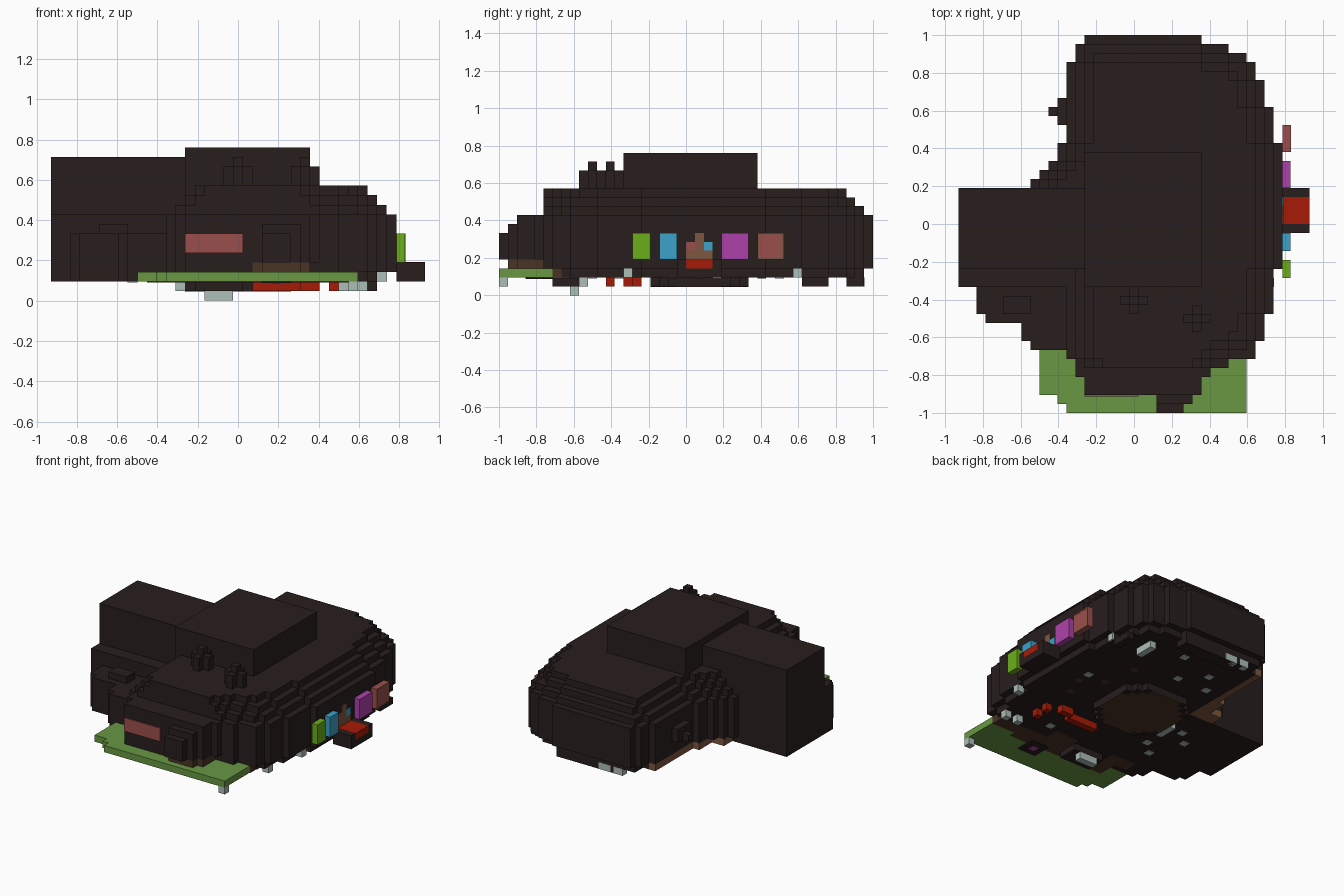
import bpy, bmesh, math
from mathutils import Vector

UNIT = 1 / 21                      # size of one block
ORIGIN = Vector((19.5, 21, 0))     # block coordinates of the model centre

cube = bpy.data.objects.get("Cube")
if cube:
    bpy.data.objects.remove(cube, do_unlink=True)


def material(name, *rgb):
    mat = bpy.data.materials.new(name)
    mat.use_nodes = True
    mat.diffuse_color = (*rgb, 1)
    mat.node_tree.nodes["Principled BSDF"].inputs["Base Color"].default_value = (*rgb, 1)
    return mat


charcoal = material("charcoal", .021, .0128, .0125)
grass = material("grass_green", .14, .31, .055)
pink = material("dusty_pink", .33, .078, .075)
lime = material("lime", .15, .42, .01)
blue = material("sky_blue", .045, .36, .59)
magenta = material("magenta", .42, .053, .4)
red = material("brick_red", .39, .011, .002)
grey = material("pale_grey", .42, .52, .48)
brown = material("light_brown", .21, .095, .05)
earth = material("dark_earth", .07, .033, .018)


def finish(name, bm, mat):
    for v in bm.verts:
        v.co = (v.co - ORIGIN) * UNIT
    mesh = bpy.data.meshes.new(name)
    bm.to_mesh(mesh)
    bm.free()
    mesh.materials.append(mat)
    obj = bpy.data.objects.new(name, mesh)
    bpy.context.collection.objects.link(obj)


def blocks(name, mat, *boxes):
    """Boxes given as corner, size in block units."""
    bm = bmesh.new()
    for corner, size in boxes:
        made = bmesh.ops.create_cube(bm, size=1)["verts"]
        for v in made:
            v.co = Vector(corner) + Vector([(c + .5) * s for c, s in zip(v.co, size)])
    finish(name, bm, mat)


def voxel_mesh(name, mat, cells):
    """Outer skin of a set of unit cells, with flat areas merged."""
    bm = bmesh.new()
    corners = {}

    def vert(p):
        if p not in corners:
            corners[p] = bm.verts.new(p)
        return corners[p]

    for cell in cells:
        for axis in range(3):
            u, w = (axis + 1) % 3, (axis + 2) % 3
            for side in (0, 1):
                beside = list(cell)
                beside[axis] += 2 * side - 1
                if tuple(beside) in cells:
                    continue
                ring = []
                for du, dw in ((0, 0), (1, 0), (1, 1), (0, 1)):
                    p = list(cell)
                    p[axis] += side
                    p[u] += du
                    p[w] += dw
                    ring.append(vert(tuple(p)))
                bm.faces.new(ring if side else ring[::-1])
    bmesh.ops.dissolve_limit(bm, angle_limit=math.radians(1),
                             verts=bm.verts, edges=bm.edges)
    finish(name, bm, mat)


# Footprint from front to back: rows, left edge, right edge
FOOTPRINT = [(1, 22, 25), (1, 22, 26), (1, 14, 27), (1, 14, 27), (1, 13, 28),
             (1, 13, 30), (1, 12, 33), (1, 8, 33), (2, 7, 34), (1, 3, 34),
             (3, 2, 35), (2, 0, 35), (9, 0, 36), (1, 8, 36), (1, 9, 36),
             (1, 10, 36), (2, 11, 36), (4, 12, 35), (3, 12, 34),
             (2, 12, 33), (1, 13, 32), (1, 13, 30), (1, 14, 27)]
plan, row = set(), 0
for count, left, right in FOOTPRINT:
    for y in range(row, row + count):
        plan |= {(x, y) for x in range(left, right)}
    row += count


def rim_distance(cells):
    """Steps from the rim, so the roof rises inward like a terrace."""
    depth, core = {}, set(cells)
    for level in range(4):
        rim = {(x, y) for x, y in core
               if not {(x + 1, y), (x - 1, y), (x, y + 1), (x, y - 1)} <= core}
        for c in core:
            depth[c] = level
        core = core - rim
    return depth


floor_depth = rim_distance(plan)
roof_depth = rim_distance({(x, y) for x, y in plan if x >= 12 or y >= 16})


def roof(x, y):
    if x < 14 and 16 <= y < 25:
        return 15                  # side tower
    if 14 <= x < 27 and 14 <= y < 29:
        return 16                  # central tower
    if y < 5:
        return min(9, 7 + y)       # front bay
    if x < 12 and y < 16:
        return 7 if y < 14 else 9  # low side terraces
    return 9 + roof_depth[x, y]


def base(x, y):
    if y < 2 or (y < 5 and x > 20):
        return 4
    if y < 6 or (x < 13 and 25 <= y < 39):
        return 3
    return 2 if floor_depth[x, y] or x < 12 else 3


voxel_mesh("building_body", charcoal,
           {(x, y, z) for x, y in plan for z in range(base(x, y), roof(x, y))})

# Cross shaped roof vents
for i, (x, y) in enumerate(((19, 12), (26, 10))):
    blocks(f"roof_vent_{i + 1}", charcoal,
           ((x - 1, y, 11), (3, 1, 3)), ((x, y - 1, 11), (1, 3, 3)),
           ((x, y, 11), (1, 1, 4)))
blocks("wall_bracket", charcoal, ((10, 33, 5), (2, 1, 1)), ((11, 32, 5), (1, 3, 2)))
blocks("terrace_chest", charcoal, ((5, 11, 7), (3, 2, 1)))

# Front lawn, porch and panel
blocks("lawn", grass, ((12, 0, 2), (20, 6, 1)), ((11, 1, 2), (1, 6, 1)),
       ((9, 2, 2), (2, 5, 1)))
blocks("porch_step", earth, ((22, 1, 3), (4, 1, 1)), ((21, 2, 3), (6, 3, 1)))
blocks("front_panel", pink, ((14, 1.82, 5), (6, .19, 2)))

# Side sign boards and stand
for name, mat, y, width in (("lime_board", lime, 15, 2), ("blue_board", blue, 18, 2),
                            ("magenta_board", magenta, 25, 3), ("framed_board", pink, 29, 3)):
    blocks(name, mat, ((36, y, 4), (.9, width, 3)))
blocks("framed_board_border", brown, *[((36.85, 29 + a, 4 + b), (.1, c, d)) for a, b, c, d in
                                       ((0, 0, 3, .2), (0, 2.8, 3, .2),
                                        (0, 0, .2, 3), (2.8, 0, .2, 3))])
blocks("stand", charcoal, ((36, 20, 2), (3, 5, 1)), ((36, 20, 3), (3, 1, 1)),
       ((36, 24, 3), (3, 1, 1)))
blocks("stand_counter", red, ((36, 21, 3), (3.02, 3, 1.02)))
blocks("counter_tiles_brown", brown, ((36, 21, 4), (.1, 3, 1)), ((36, 22, 5), (.1, 1, 2)))
blocks("counter_tile_pink", pink, ((36, 21, 5), (.1, 1, 1)))
blocks("counter_tile_blue", blue, ((36, 23, 5), (.1, 1, 1)))

# Round pedestal under the floor
disc = {(x, y, 1) for x in range(12, 27) for y in range(16, 29)
        if math.hypot(x - 19, y - 22) < 6}
voxel_mesh("pedestal", charcoal, disc)
blocks("pedestal_face", earth,
       *[((x, y, .94), (1, 1, .1)) for x, y, z in disc
         if math.hypot(x - 19, y - 22) < 5.6])

# Dark feet below the floor
blocks("floor_feet", charcoal, ((15, 6, 1), (5, 3, 1)), ((17, 39, 1), (10, 2, 1)),
       ((33, 34, 1), (1, 3, 1)))
# Earth patches and timber at the floor edge
blocks("earth_patches", earth, ((12, 5, 1.9), (16, 3, .2)), ((27, 6, 1.9), (5, 2, .2)),
       ((20, 8, 1.9), (4, 2, .2)), ((10, 8, 1.9), (4, 2, .2)), ((12, 6, 2), (20, 1, 1)),
       *[((x, y, 1.9), (1, 1, .2)) for x, y in ((30, 22), (29, 19), (27, 24), (26, 29))])
blocks("edge_timber", brown, ((9, 25, 2), (4, 2, 1)), ((11, 27, 2), (2, 3, 1)),
       ((12, 30, 2), (1, 9, 1)))
blocks("drain_surround", charcoal, ((22, 3, 1.85), (3, 3, .2)))
blocks("drain", magenta, ((23, 4, 1.8), (1, 1, .1)))

# Red pipes and grey lamps below the floor
blocks("red_pipes", red, ((21, 14, 1), (5, 1, 1)), ((26, 15, 1), (2, 1, 1)),
       ((29, 14, 1), (1, 1, 1)), ((29, 12, 1), (1, 1, 1)))
blocks("grey_lamps", grey, ((16, 8, 0), (3, 1, 1)), ((31, 0, 1), (1, 1, 1)),
       ((13, 19, 1), (1, 3, 1)), ((30, 9, 1), (1, 1, 1)), ((32, 9, 1), (1, 1, 1)),
       ((34, 14, 2), (1.05, 1, 1)), ((34, 33, 2), (.2, 1, 1)), ((29, 34, 1), (1, 3, 1)),
       ((16, 40, 1), (1.5, 1.02, 1)), ((18, 40, 1), (2, 1.02, 1)))
blocks("grey_specks", grey, *[((x, y, 1.9), (1, 1, .2)) for x, y in
                              ((23, 36), (17, 34), (15, 31), (10, 20), (12, 15),
                               (8, 18), (25, 10), (10, 13), (20, 31), (30, 24))])
